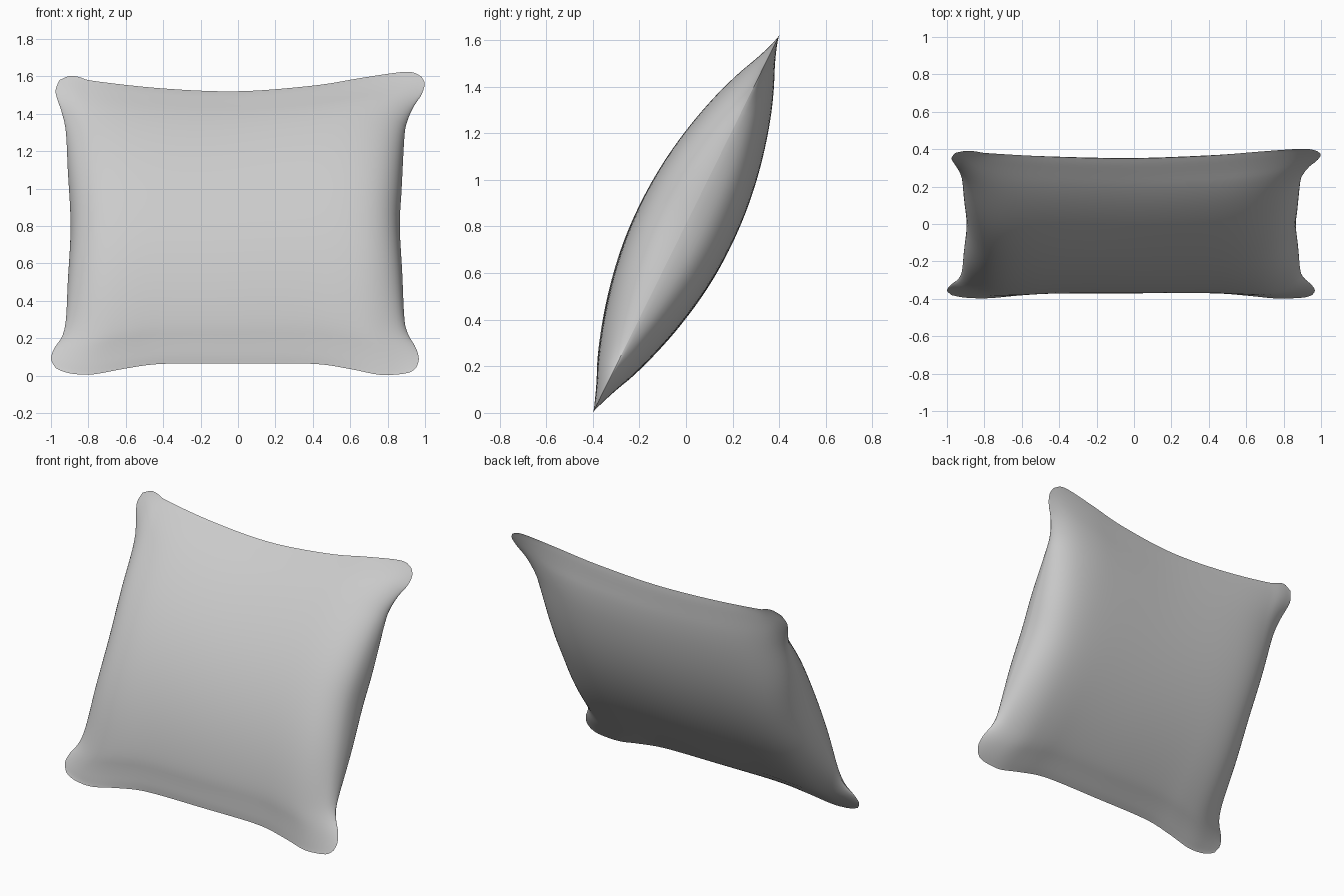
import bpy, bmesh, math
from mathutils import Vector

if "Cube" in bpy.data.objects:
    bpy.data.objects.remove(bpy.data.objects["Cube"], do_unlink=True)

N = 56            # grid cells along each side of the cushion
THICK = 0.215     # half thickness at the middle
MID_Z = 0.81
LEAN = Vector((0, 0.443, 0.897))      # upward direction in the leaning seam plane
FACE = Vector((0, -0.897, 0.443))     # direction out of the front panel

# Seam outline (x, height), each side running corner to corner
TOP = [(-.955, 1.58), (-.90, 1.602), (-.85, 1.597), (-.77, 1.575), (-.4, 1.535), (0, 1.52),
       (.4, 1.55), (.65, 1.59), (.85, 1.62), (.93, 1.622), (.98, 1.6)]
BOTTOM = [(-.975, .04), (-.93, .02), (-.87, .008), (-.77, .007), (-.6, .038), (-.4, .063), (0, .065),
          (.4, .063), (.6, .035), (.75, .005), (.85, .006), (.92, .018), (.955, .045)]
LEFT = [(.955, .045), (.967, .09), (.95, .15), (.91, .22), (.89, .3), (.878, .55), (.865, .8),
        (.875, 1.0), (.89, 1.28), (.905, 1.36), (.94, 1.44), (.98, 1.5), (.998, 1.56), (.98, 1.6)]
RIGHT = [(-.975, .04), (-1, .09), (-.98, .15), (-.94, .21), (-.92, .3), (-.91, .5), (-.895, .8),
         (-.91, 1.1), (-.92, 1.3), (-.94, 1.4), (-.97, 1.49), (-.975, 1.53), (-.955, 1.58)]


def smooth_curve(points):
    """Return a function giving the curve point at an arc-length fraction."""
    p = [Vector(q) for q in points]
    p = [2 * p[0] - p[1]] + p + [2 * p[-1] - p[-2]]
    fine = []
    for a, b, c, d in zip(p, p[1:], p[2:], p[3:]):
        for k in range(12):
            f = k / 12
            fine.append(0.5 * (2 * b + (c - a) * f + (2 * a - 5 * b + 4 * c - d) * f ** 2
                               + (3 * b - a - 3 * c + d) * f ** 3))
    fine.append(p[-2])
    length = [0]
    for a, b in zip(fine, fine[1:]):
        length.append(length[-1] + (b - a).length)

    def at(f):
        goal = f * length[-1]
        i = 0
        while i < len(fine) - 2 and length[i + 1] < goal:
            i += 1
        return fine[i].lerp(fine[i + 1], (goal - length[i]) / (length[i + 1] - length[i]))
    return at


# Grid spacing is tighter towards the seam
steps = [0.5 - 0.5 * math.cos(math.pi * i / N) for i in range(N + 1)]
top, bottom, left, right = [[c(f) for f in steps] for c in map(smooth_curve, (TOP, BOTTOM, LEFT, RIGHT))]


def seam_plane_point(i, j):
    """Blend the four seam curves across the panel."""
    a, b = steps[i], steps[j]
    corners = (bottom[0].lerp(bottom[N], a)).lerp(top[0].lerp(top[N], a), b)
    return bottom[i].lerp(top[i], b) + right[j].lerp(left[j], a) - corners


def puff(i, j):
    """Half thickness: an arch up the height, full and steep-sided across the width."""
    s, t = abs(2 * steps[i] - 1), abs(2 * steps[j] - 1)
    return THICK * max(0, 1 - t * t) ** (1 + 0.6 * s ** 6) * max(0, 1 - s ** 8) ** 0.6


# Front and back panels share their seam vertices
bm = bmesh.new()
panels = []
for side in (1, -1):
    grid = {}
    for i in range(N + 1):
        for j in range(N + 1):
            on_seam = i in (0, N) or j in (0, N)
            if on_seam and panels:
                grid[i, j] = panels[0][i, j]
                continue
            q = seam_plane_point(i, j)
            w = 0 if on_seam else side * puff(i, j)
            grid[i, j] = bm.verts.new(Vector((q.x, 0, MID_Z)) + LEAN * ((q.y - MID_Z) / LEAN.z) + FACE * w)
    panels.append(grid)
    for i in range(N):
        for j in range(N):
            loop = [grid[i, j], grid[i + 1, j], grid[i + 1, j + 1], grid[i, j + 1]]
            bm.faces.new(loop[::side]).smooth = True

# Crisp seam
seam = {v for (i, j), v in panels[0].items() if i in (0, N) or j in (0, N)}
for e in bm.edges:
    if e.verts[0] in seam and e.verts[1] in seam:
        e.smooth = False

mesh = bpy.data.meshes.new("cushion")
bm.to_mesh(mesh)
bm.free()
cushion = bpy.data.objects.new("cushion", mesh)
bpy.context.collection.objects.link(cushion)

# Plain light grey cloth
cloth = bpy.data.materials.new("light grey cloth")
cloth.use_nodes = True
colour = (0.6, 0.6, 0.6, 1)
cloth.diffuse_color = colour
cloth.node_tree.nodes["Principled BSDF"].inputs["Base Color"].default_value = colour
mesh.materials.append(cloth)
